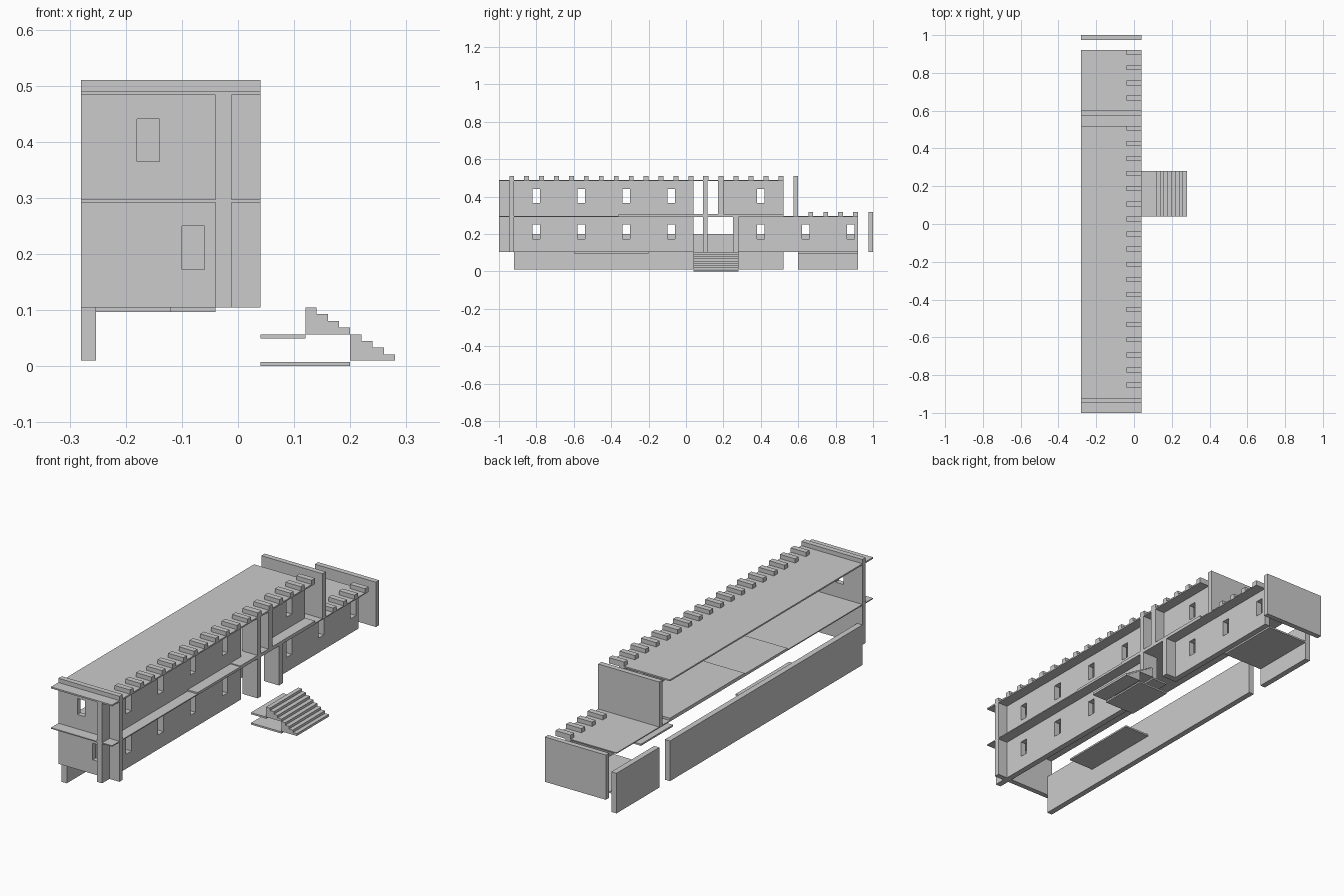
import bpy, bmesh

if "Cube" in bpy.data.objects:
    bpy.data.objects.remove(bpy.data.objects["Cube"])

BACK, EDGE = -0.28, 0.04        # full depth of slabs and cross walls
FACE = (-0.04, -0.012)          # long facade thickness
WINDOWS = [-0.80, -0.56, -0.32, -0.08, 0.40, 0.64, 0.88]


def finish(name, bm):
    bmesh.ops.recalc_face_normals(bm, faces=bm.faces)
    me = bpy.data.meshes.new(name)
    bm.to_mesh(me)
    bm.free()
    ob = bpy.data.objects.new(name, me)
    bpy.context.collection.objects.link(ob)
    return ob


def boxes(name, items):
    """One object from (x0, x1, y0, y1, z0, z1) boxes."""
    bm = bmesh.new()
    for x0, x1, y0, y1, z0, z1 in items:
        vs = bmesh.ops.create_cube(bm, size=1)["verts"]
        bmesh.ops.scale(bm, vec=(x1 - x0, y1 - y0, z1 - z0), verts=vs)
        bmesh.ops.translate(bm, vec=((x0 + x1) / 2, (y0 + y1) / 2, (z0 + z1) / 2), verts=vs)
    return finish(name, bm)


def box(name, *b):
    return boxes(name, [b])


def cut(wall, holes):
    """Cut window openings and remove the cutter."""
    cutter = boxes("window_cutter", holes)
    cutter.hide_render = True
    m = wall.modifiers.new("windows", "BOOLEAN")
    m.operation, m.solver, m.object = "DIFFERENCE", "EXACT", cutter
    bpy.context.view_layer.objects.active = wall
    bpy.ops.object.modifier_apply(modifier=m.name)
    bpy.data.objects.remove(cutter)


def facade(name, y0, y1, z0, z1, sill):
    wall = box(name, *FACE, y0, y1, z0, z1)
    cut(wall, [(-0.1, 0.05, y - 0.02, y + 0.02, sill, sill + 0.076)
               for y in WINDOWS if y0 < y < y1])


def stairs(name, x0, ztop, zbot, steps=4):
    pts = [(x0, zbot)]
    for i in range(steps):
        z = ztop - i * 0.012
        pts += [(x0 + i * 0.02, z), (x0 + (i + 1) * 0.02, z)]
    pts.append((x0 + steps * 0.02, zbot))
    bm = bmesh.new()
    f = bm.faces.new([bm.verts.new((x, 0.04, z)) for x, z in pts])
    ext = bmesh.ops.extrude_face_region(bm, geom=[f])["geom"]
    bmesh.ops.translate(bm, vec=(0, 0.24, 0),
                        verts=[v for v in ext if isinstance(v, bmesh.types.BMVert)])
    finish(name, bm)


# Facade walls, two floors either side of the entrance
facade("lower_facade_front", -1, 0.04, 0.105, 0.292, 0.174)
facade("lower_facade_rear", 0.28, 0.92, 0.105, 0.292, 0.174)
facade("upper_facade_front", -1, 0.04, 0.297, 0.483, 0.365)
facade("upper_facade_rear", 0.20, 0.52, 0.297, 0.483, 0.365)

# Front cross wall with its two windows
front = box("front_wall", BACK, EDGE, -0.945, -0.92, 0.105, 0.51)
cut(front, [(-0.18, -0.14, -1, -0.9, 0.365, 0.441), (-0.10, -0.06, -1, -0.9, 0.172, 0.25)])

# Other cross walls and entrance fins
box("upper_rear_wall", BACK, EDGE, 0.575, 0.60, 0.297, 0.51)
box("rear_end_wall", BACK, EDGE, 0.975, 1.0, 0.105, 0.317)
box("entrance_fin", -0.04, EDGE, 0.09, 0.115, 0.105, 0.51)
box("upper_return_wall", -0.04, EDGE, 0.17, 0.20, 0.297, 0.483)
box("lower_return_wall", -0.04, EDGE, 0.25, 0.28, 0.105, 0.292)

# Slabs
box("main_roof", BACK, EDGE, -1, 0.52, 0.483, 0.49)
box("middle_slab", BACK, EDGE, -1, 0.92, 0.292, 0.297)
box("floor_panel_front", BACK, EDGE, -0.36, -0.04, 0.297, 0.304)
box("floor_panel_rear", BACK, EDGE, -0.04, 0.52, 0.297, 0.308)
box("ground_floor_panel_front", -0.253, -0.12, -0.60, -0.20, 0.097, 0.105)
box("ground_floor_panel_rear", -0.253, -0.04, 0.60, 0.92, 0.097, 0.105)

# Low back walls
box("back_wall_long", BACK, -0.253, -0.92, 0.52, 0.01, 0.20)
box("back_wall_short", BACK, -0.253, 0.60, 0.92, 0.01, 0.20)

# Roof beam ends
boxes("main_roof_beams", [(-0.04, EDGE, y - 0.013, y + 0.013, 0.49, 0.51)
                          for y in (0.507 - 0.08 * i for i in range(18))])
boxes("lower_roof_beams", [(-0.04, EDGE, y - 0.013, y + 0.013, 0.297, 0.317)
                           for y in (0.907 - 0.08 * i for i in range(4))])

# Entrance steps and landings
stairs("upper_steps", 0.12, 0.105, 0.057)
stairs("lower_steps", 0.20, 0.057, 0.01)
box("upper_landing", EDGE, 0.12, 0.04, 0.28, 0.049, 0.057)
box("lower_landing", EDGE, 0.20, 0.04, 0.28, 0.0, 0.008)
